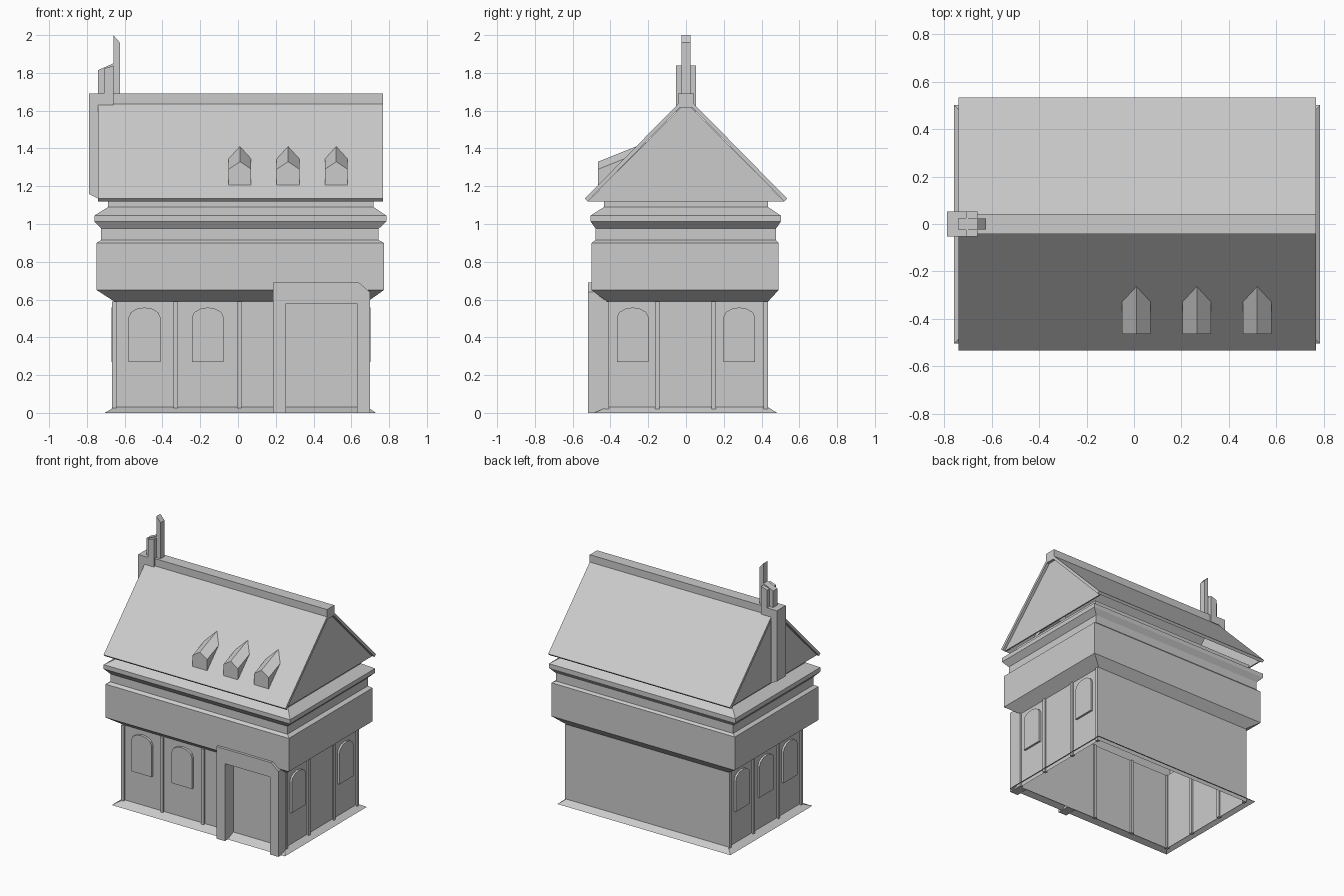
import bpy
import bmesh
import math
from mathutils import Vector

cube = bpy.data.objects.get("Cube")
if cube:
    bpy.data.objects.remove(cube, do_unlink=True)

stone = bpy.data.materials.new("grey_stone")
stone.use_nodes = True
GREY = (0.6, 0.6, 0.6, 1)
stone.diffuse_color = GREY
stone.node_tree.nodes["Principled BSDF"].inputs["Base Color"].default_value = GREY


def finish(name, bm):
    bmesh.ops.recalc_face_normals(bm, faces=bm.faces)
    mesh = bpy.data.meshes.new(name)
    bm.to_mesh(mesh)
    bm.free()
    mesh.materials.append(stone)
    obj = bpy.data.objects.new(name, mesh)
    bpy.context.collection.objects.link(obj)
    return obj


def prism(name, points, offset):
    """Extrude a flat outline along an offset vector."""
    bm = bmesh.new()
    face = bm.faces.new([bm.verts.new(p) for p in points])
    made = bmesh.ops.extrude_face_region(bm, geom=[face], use_keep_orig=True)
    moved = [v for v in made["geom"] if isinstance(v, bmesh.types.BMVert)]
    bmesh.ops.translate(bm, verts=moved, vec=Vector(offset))
    return finish(name, bm)


def box(name, x0, x1, y0, y1, z0, z1):
    base = [(x0, y0, z0), (x1, y0, z0), (x1, y1, z0), (x0, y1, z0)]
    return prism(name, base, (0, 0, z1 - z0))


def loft(name, rings, cap=False):
    """Skin a stack of rectangles (x0, x1, y0, y1, z)."""
    bm = bmesh.new()
    loops = [[bm.verts.new(p) for p in
              ((a, c, z), (b, c, z), (b, d, z), (a, d, z))]
             for a, b, c, d, z in rings]
    for low, high in zip(loops, loops[1:]):
        for i in range(4):
            j = (i + 1) % 4
            bm.faces.new((low[i], low[j], high[j], high[i]))
    if cap:
        bm.faces.new(loops[-1])
    return finish(name, bm)


# Hollow body: walls, jettied storey and cornice
L, R, F, B = -0.655, 0.687, -0.42, 0.435
wall = (L, R, F, B)
storey = (-0.748, 0.772, -0.5, 0.49)
frieze = (-0.724, 0.745, -0.478, 0.476)
crown = (-0.76, 0.785, -0.505, 0.502)
neck = (-0.687, 0.717, -0.434, 0.434)
loft("body", [r + (z,) for r, z in (
    (wall, 0), (wall, 0.59), (storey, 0.65), (storey, 0.9), (frieze, 0.915),
    (frieze, 0.975), (crown, 1.013), (crown, 1.045), (neck, 1.09), (neck, 1.12))], cap=True)
loft("base_skirt", [(-0.706, 0.73, -0.487, 0.482, 0), wall + (0.03,)])

# Wall posts, set half into the walls
T = 0.012
for i, x in enumerate((L, -0.33, 0.007)):
    box(f"front_post_{i}", x - T, x + T, F - T, F + T, 0, 0.59)
for side, x in (("left", R), ("right", L)):
    for i, y in enumerate((F, -0.151, 0.147, B - T)):
        box(f"{side}_post_{i}", x - T, x + T, y - T, y + T, 0, 0.59)

# Arched windows: outline in (across, height)
W = 0.084
arch = [(-W, 0.27), (W, 0.27)]
arch += [(W * math.cos(a), 0.505 + 0.053 * math.sin(a))
         for a in (math.pi * k / 6 for k in range(7))]
for i, x in enumerate((-0.495, -0.16)):
    prism(f"front_window_{i}", [(x + u, F, z) for u, z in arch], (0, -0.018, 0))
for i, y in enumerate((-0.282, 0.282)):
    prism(f"left_window_{i}", [(R, y + u, z) for u, z in arch], (0.015, 0, 0))
for i, y in enumerate((-0.282, 0, 0.282)):
    prism(f"right_window_{i}", [(L, y + u, z) for u, z in arch], (-0.015, 0, 0))

# Door portal with a clipped corner and deep opening
portal = [(0.185, 0), (0.185, 0.69), (0.64, 0.69), (0.698, 0.64), (0.698, 0),
          (0.63, 0), (0.63, 0.58), (0.255, 0.58), (0.255, 0)]
prism("door_portal", [(x, -0.52, z) for x, z in portal], (0, 0.1, 0))

# Roof slabs, gables and ridge
X0, X1 = -0.74, 0.768
for name, s in (("front", -1), ("back", 1)):
    slab = [(0.535, 1.135), (0.03, 1.648), (0.03, 1.62), (0.52, 1.12)]
    prism(f"{name}_roof", [(X0, s * y, z) for y, z in slab], (X1 - X0, 0, 0))
for name, x in (("left", X1 - 0.03), ("right", X0 + 0.02)):
    prism(f"{name}_gable", [(x, -0.52, 1.12), (x, 0.52, 1.12), (x, 0, 1.645)], (0.01, 0, 0))
box("ridge_cap", -0.7, X1, -0.043, 0.043, 1.615, 1.69)

# Dormers rising out of the front slope
for i, x in enumerate((0.01, 0.265, 0.52)):
    outline = [(-0.06, 1.2), (0.06, 1.2), (0.06, 1.29), (0, 1.33), (-0.06, 1.29)]
    prism(f"dormer_{i}", [(x + u, -0.465, z) for u, z in outline], (0, 0.27, 0.108))

# Chimney: gable stack, side cheeks, core and tall blade
stack = [(-0.79, 1.16), (-0.74, 1.135), (-0.74, 1.63), (-0.66, 1.63), (-0.66, 1.69), (-0.79, 1.69)]
core = [(-0.74, 1.69), (-0.66, 1.69), (-0.66, 1.85), (-0.74, 1.815)]
cheek = [(-0.71, 1.69), (-0.66, 1.69), (-0.66, 1.838), (-0.71, 1.823)]
blade = [(-0.66, 1.63), (-0.625, 1.63), (-0.625, 1.96), (-0.66, 2.0)]
for name, shape, y0, y1 in (("chimney_stack", stack, -0.053, 0.053),
                            ("chimney_core", core, -0.025, 0.025),
                            ("chimney_front_cheek", cheek, -0.053, -0.025),
                            ("chimney_back_cheek", cheek, 0.025, 0.053),
                            ("chimney_blade", blade, -0.023, 0.023)):
    prism(name, [(x, y0, z) for x, z in shape], (0, y1 - y0, 0))
